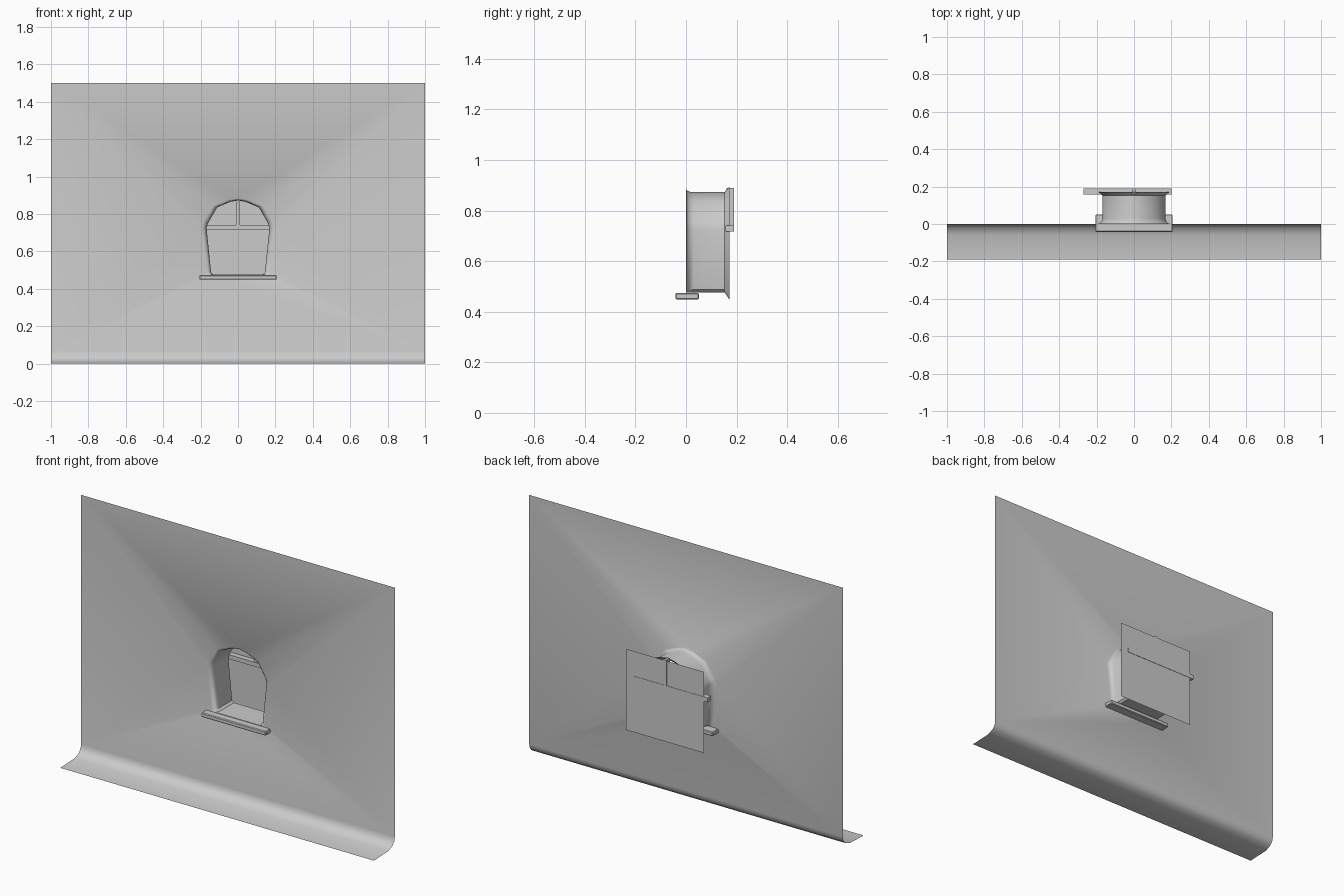
import bpy, bmesh
from mathutils import Vector

if "Cube" in bpy.data.objects:
    bpy.data.objects.remove(bpy.data.objects["Cube"])


def finish(bm, name, smooth=True):
    mesh = bpy.data.meshes.new(name)
    bm.to_mesh(mesh)
    bm.free()
    ob = bpy.data.objects.new(name, mesh)
    bpy.context.collection.objects.link(ob)
    if smooth:
        bpy.ops.object.select_all(action='DESELECT')
        ob.select_set(True)
        bpy.context.view_layer.objects.active = ob
        bpy.ops.object.shade_smooth_by_angle(angle=0.7)
    return ob


def box(name, lo, hi, bevel=0):
    lo, hi = Vector(lo), Vector(hi)
    bm = bmesh.new()
    bmesh.ops.create_cube(bm, size=1)
    for v in bm.verts:
        v.co = (lo + hi) / 2 + v.co * (hi - lo)
    if bevel:
        bmesh.ops.bevel(bm, geom=bm.edges[:], offset=bevel, segments=1,
                        affect='EDGES')
    return finish(bm, name, False)


# Half outline of the arched opening (x, z), mirrored into a full loop
BOT, TOP, HALF = 0.477, 0.873, 0.168
half = [(0.132, BOT), (0.144, 0.488), (HALF, 0.725), (0.16, 0.752),
        (0.112, 0.835), (0.04, 0.866)]
outline = half + [(0, TOP)] + [(-x, z) for x, z in reversed(half)]


def ring(bm, y, dx, dtop, dbot):
    pts = []
    for x, z in outline:
        t = (z - BOT) / (TOP - BOT)
        pts.append(bm.verts.new((x * (1 + dx / HALF), y,
                                 z + dtop * t - dbot * (1 - t))))
    return pts


def bridge(bm, a, b, closed=True):
    n = len(a)
    for i in range(n if closed else n - 1):
        j = (i + 1) % n
        bm.faces.new((a[i], a[j], b[j], b[i]))


# Wall sheet with arched hole, flared foot and window recess
bm = bmesh.new()
corners = [bm.verts.new((x, 0, z))
           for x, z in ((-1, 0.065), (1, 0.065), (1, 1.5), (-1, 1.5))]
rings = [ring(bm, *r) for r in (
    (0, 0.028, 0.012, 0), (0.004, 0.015, 0.006, 0), (0.012, 0.006, 0.002, 0),
    (0.03, 0, 0, 0), (0.152, 0, 0, 0), (0.172, 0.027, 0.022, 0.03))]
edges = []
for loop in (corners, rings[0]):
    edges += [bm.edges.new((loop[i], loop[(i + 1) % len(loop)]))
              for i in range(len(loop))]
bmesh.ops.triangle_fill(bm, edges=edges, use_beauty=True, normal=(0, -1, 0))
for a, b in zip(rings, rings[1:]):
    bridge(bm, a, b)
prev = corners[:2]
for y, z in ((-0.005, 0.042), (-0.02, 0.022), (-0.06, 0.005), (-0.19, 0)):
    row = [bm.verts.new((x, y, z)) for x in (-1, 1)]
    bridge(bm, prev, row, False)
    prev = row
bmesh.ops.recalc_face_normals(bm, faces=bm.faces[:])
wall_face = next(f for f in bm.faces if corners[2] in f.verts)
if wall_face.normal.y > 0:
    bmesh.ops.reverse_faces(bm, faces=bm.faces[:])
finish(bm, "wall")

# Window pane behind the recess
bm = bmesh.new()
bm.faces.new([bm.verts.new((x, 0.188, z)) for x, z in
              ((-0.245, 0.418), (0.25, 0.418), (0.25, 0.885), (-0.245, 0.885))])
finish(bm, "window_pane", False)

# Glazing bars and sill
box("horizontal_bar", (-0.27, 0.157, 0.717), (0.2, 0.19, 0.742))
box("vertical_bar", (-0.01, 0.16, 0.735), (0.01, 0.19, 0.89))
box("window_sill", (-0.206, -0.042, 0.449), (0.206, 0.051, 0.474), 0.004)
